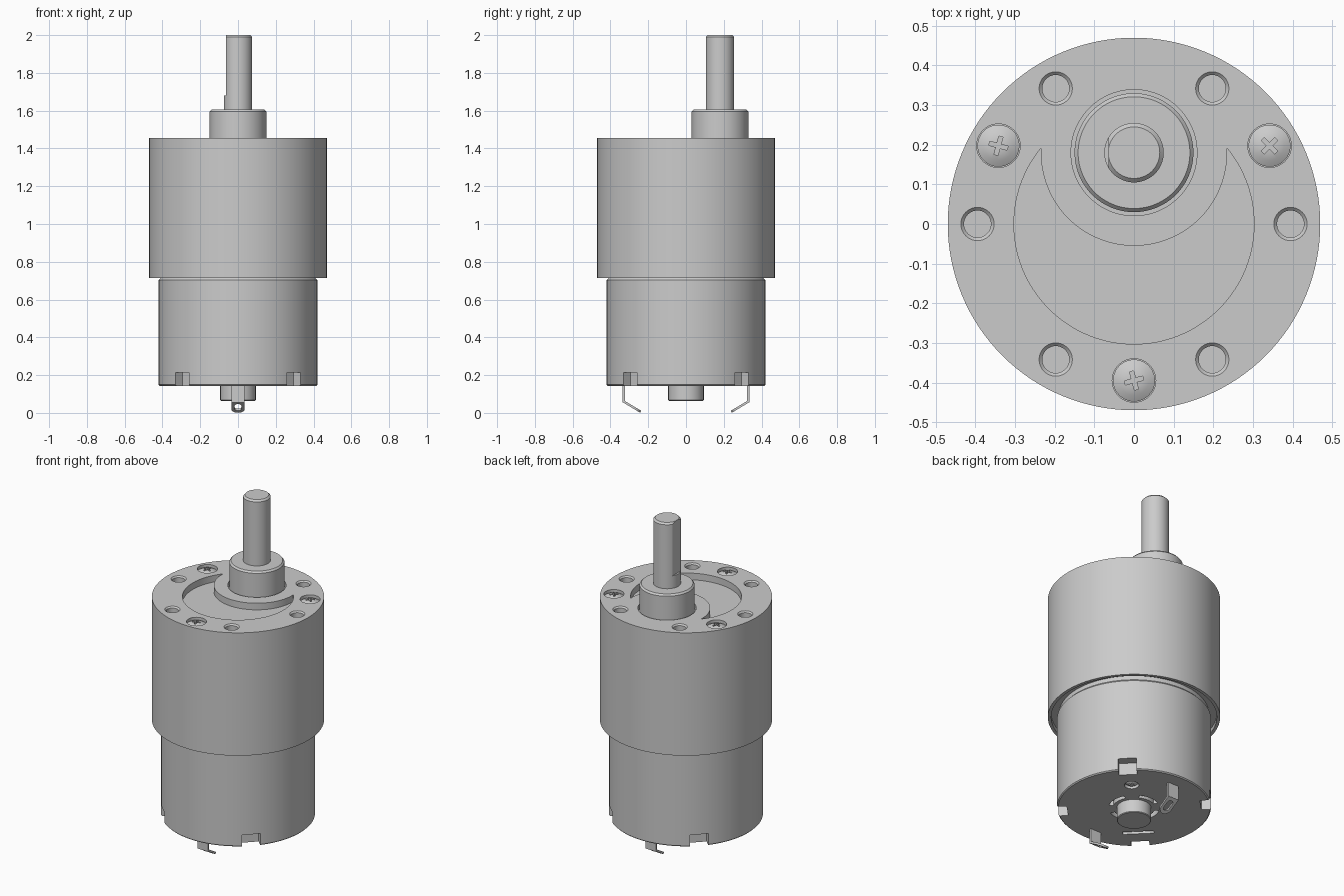
import bpy, bmesh
from math import pi, sin, cos, radians
from mathutils import Matrix

cube = bpy.data.objects.get("Cube")
if cube:
    bpy.data.objects.remove(cube, do_unlink=True)

steel = bpy.data.materials.new("grey_metal")
steel.use_nodes = True
GREY = (0.6, 0.6, 0.6, 1)
steel.diffuse_color = GREY
steel.node_tree.nodes["Principled BSDF"].inputs["Base Color"].default_value = GREY


def finish(name, bm, matrix=None):
    bmesh.ops.recalc_face_normals(bm, faces=bm.faces)
    if matrix:
        bm.transform(matrix)
    mesh = bpy.data.meshes.new(name)
    bm.to_mesh(mesh)
    bm.free()
    mesh.materials.append(steel)
    obj = bpy.data.objects.new(name, mesh)
    bpy.context.collection.objects.link(obj)
    return obj


def lathe(name, profile, x=0, y=0, steps=96, matrix=None):
    """Turn an (r, z) profile around a vertical axis; flat caps close the ends."""
    bm = bmesh.new()
    rings = [[bm.verts.new((r * cos(2 * pi * i / steps), r * sin(2 * pi * i / steps), z))
              for i in range(steps)] for r, z in profile]
    for low, high in zip(rings, rings[1:]):
        for i in range(steps):
            j = (i + 1) % steps
            bm.faces.new((low[i], low[j], high[j], high[i]))
    bm.faces.new(rings[0][::-1])
    bm.faces.new(rings[-1])
    return finish(name, bm, Matrix.Translation((x, y, 0)) @ (matrix or Matrix()))


def prism(name, outline, z0, z1, matrix=None):
    bm = bmesh.new()
    low = [bm.verts.new((x, y, z0)) for x, y in outline]
    high = [bm.verts.new((x, y, z1)) for x, y in outline]
    bm.faces.new(low[::-1])
    bm.faces.new(high)
    for i in range(len(low)):
        bm.faces.new((low[i - 1], low[i], high[i], high[i - 1]))
    return finish(name, bm, matrix)


def box(name, sx, sy, z0, z1, matrix=None):
    a, b = sx / 2, sy / 2
    return prism(name, [(-a, -b), (a, -b), (a, b), (-a, b)], z0, z1, matrix)


def arc(r, a0, a1, n, cx=0, cy=0):
    angles = [radians(a0 + (a1 - a0) * i / n) for i in range(n + 1)]
    return [(cx + r * cos(a), cy + r * sin(a)) for a in angles]


def cut(target, cutters):
    bpy.context.view_layer.objects.active = target
    for c in cutters:
        c.hide_render = True
        mod = target.modifiers.new("cut", 'BOOLEAN')
        mod.operation = 'DIFFERENCE'
        mod.solver = 'EXACT'
        mod.object = c
        bpy.ops.object.modifier_apply(modifier=mod.name)
        bpy.data.objects.remove(c, do_unlink=True)


def spin(deg):
    return Matrix.Rotation(radians(deg), 4, 'Z')


def polar(r, deg):
    return r * cos(radians(deg)), r * sin(radians(deg))


def screw(name, r, matrix):
    """Domed cross-head screw whose crown sits at local z = 0."""
    head = lathe(name, [(r, -.045), (r, -.016), (.7 * r, -.007), (.35 * r, -.001)],
                 steps=40, matrix=matrix)
    cut(head, [box("slot", .9 * r, .2 * r, -.025, .05, matrix @ spin(a)) for a in (15, 105)])


TOP = 1.455      # gearbox face
BASE = .143      # motor rear face
SHAFT_Y = .18    # offset output axis
BOLT_R = .395

# Gearbox housing with a stepped lower rim
gearbox = lathe("gearbox_housing", [(.43, .74), (.452, .74), (.452, .715), (.47, .715),
                                    (.47, TOP)], steps=128)

# Gearbox face: crescent recess, clearance ring, mounting holes, screw pockets
crescent = arc(.303, 141, 399, 72) + arc(.235, 2.5, -182.5, 56, 0, SHAFT_Y)
cutters = [prism("crescent", crescent, TOP - .04, TOP + .1),
           lathe("clearance", [(.159, TOP - .03), (.159, TOP + .1)], 0, SHAFT_Y)]
for deg in range(0, 360, 60):
    cutters.append(lathe("hole", [(.034, TOP - .1), (.034, TOP - .008), (.042, TOP),
                                  (.042, TOP + .1)], *polar(BOLT_R, deg), steps=40))
for deg in (30, 150, 270):
    cutters.append(lathe("pocket", [(.055, TOP - .03), (.055, TOP + .1)],
                         *polar(BOLT_R, deg), steps=40))
cut(gearbox, cutters)
for i, deg in enumerate((30, 150, 270)):
    x, y = polar(BOLT_R, deg)
    screw(f"face_screw_{i + 1}", .053, Matrix.Translation((x, y, TOP - .001)) @ spin(deg))

# Output boss and D-shaft
lathe("output_boss", [(.15, TOP - .04), (.15, 1.595), (.141, 1.605)], 0, SHAFT_Y)
shaft = lathe("output_shaft", [(.075, 1.59), (.075, 1.99), (.065, 2)], 0, SHAFT_Y, steps=64)
cut(shaft, [box("flat", .1, .3, 1.68, 2.1, Matrix.Translation((-.114, SHAFT_Y, 0)))])

# Motor can with four corner notches, vent slots and a cooling slit
motor = lathe("motor_can", [(.414, BASE), (.42, BASE + .006), (.42, .703), (.408, .716),
                            (.408, .745)], steps=128)
cutters = [box("notch", .12, .1, 0, .215, spin(a) @ Matrix.Translation((.425, 0, 0)))
           for a in (45, 135, 225, 315)]
for a in (0, 90, 180, 270):
    cutters.append(prism("vent", arc(.14, a - 27, a + 27, 12) + arc(.115, a + 27, a - 27, 12),
                         0, BASE + .03))
cutters.append(box("slit", .025, .17, 0, BASE + .02,
                   spin(225) @ Matrix.Translation((.27, 0, 0))))
x, y = polar(.25, 47)
cutters.append(lathe("pocket", [(.04, 0), (.04, BASE + .03)], x, y, steps=40))
cut(motor, cutters)
screw("rear_screw", .037, Matrix.Translation((x, y, BASE)) @ Matrix.Rotation(pi, 4, 'X'))
lathe("rear_bearing", [(.09, .064), (.094, .068), (.094, .16)], steps=64)

# Bent solder terminals, front and back
for name, turn in (("front_terminal", 0), ("back_terminal", 180)):
    place = spin(turn) @ Matrix.Translation((0, -.33, .06))
    box(name + "_stem", .07, .012, -.004, .1, place)
    bend = place @ Matrix.Rotation(radians(-31), 4, 'X')
    blade = prism(name + "_blade", [(-.035, -.004), (.035, -.004)]
                  + arc(.035, 0, 180, 12, 0, .07), -.006, .006, bend)
    slot = arc(.018, 0, 180, 10, 0, .066) + arc(.018, 180, 360, 10, 0, .034)
    cut(blade, [prism("eye", slot, -.05, .05, bend)])

# Smooth round walls, crisp edges
bpy.ops.object.select_all(action='DESELECT')
for obj in bpy.context.scene.objects:
    if obj.type == 'MESH' and steel.name in obj.data.materials:
        obj.select_set(True)
        bpy.context.view_layer.objects.active = obj
bpy.ops.object.shade_smooth_by_angle(angle=radians(25))
